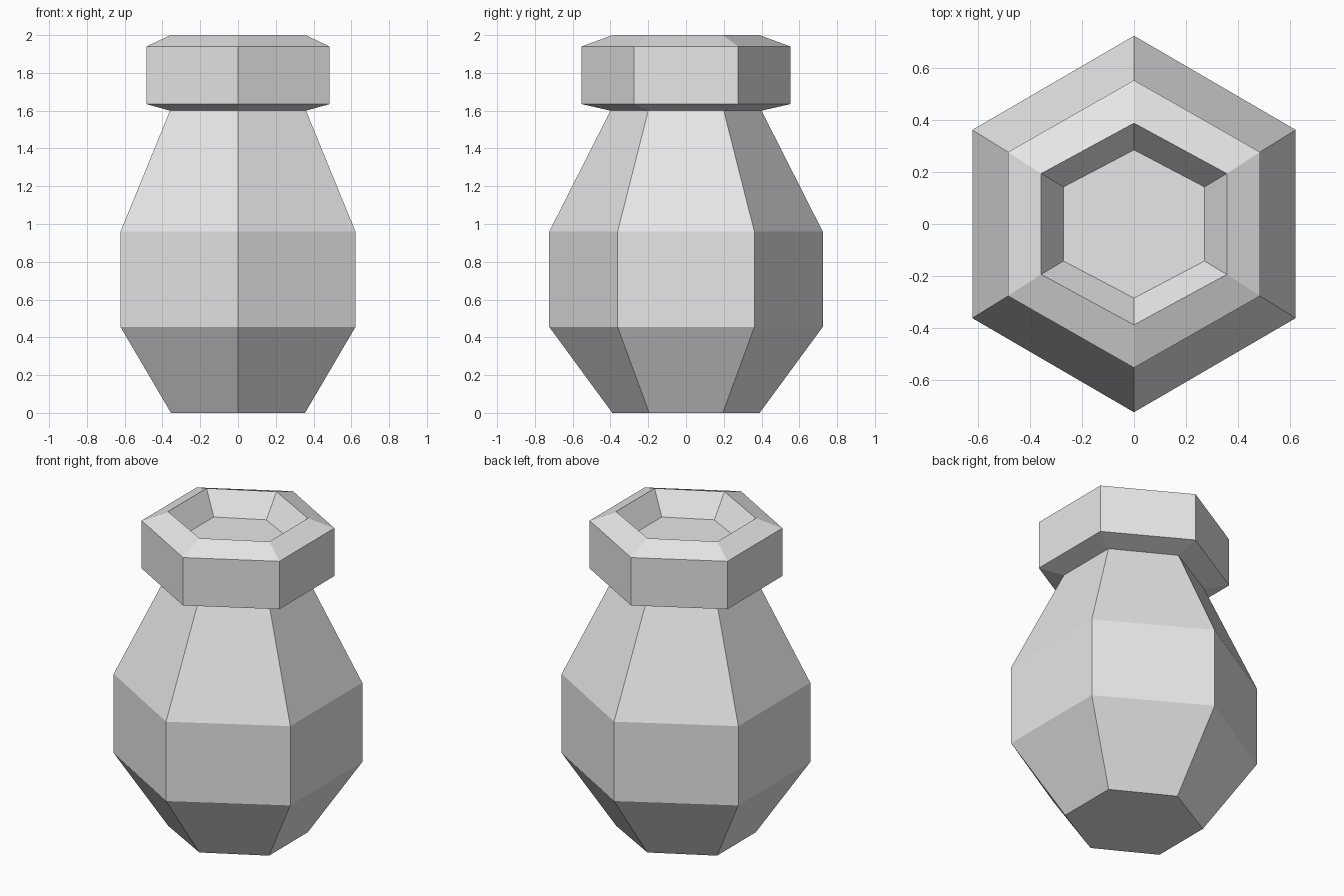
import bpy
import bmesh
from math import sin, cos, pi

cube = bpy.data.objects.get("Cube")
if cube:
    bpy.data.objects.remove(cube, do_unlink=True)

SIDES = 6

grey = bpy.data.materials.new("light_grey")
grey.use_nodes = True
colour = (0.8, 0.8, 0.8, 1.0)
grey.diffuse_color = colour
grey.node_tree.nodes["Principled BSDF"].inputs["Base Color"].default_value = colour


def hex_ring(bm, half_x, half_y, z):
    """Hexagon with corners on the y axis and flats on the x axis."""
    verts = []
    for i in range(SIDES):
        a = pi / 2 + 2 * pi * i / SIDES
        verts.append(bm.verts.new((half_x * cos(a) / cos(pi / 6), half_y * sin(a), z)))
    return verts


def lathe(name, profile):
    """Join a stack of hexagons, closing the first and last one."""
    bm = bmesh.new()
    rings = [hex_ring(bm, *p) for p in profile]
    for low, high in zip(rings, rings[1:]):
        for i in range(SIDES):
            j = (i + 1) % SIDES
            bm.faces.new((low[i], low[j], high[j], high[i]))
    bm.faces.new(rings[0][::-1])
    bm.faces.new(rings[-1])
    bmesh.ops.recalc_face_normals(bm, faces=bm.faces[:])
    mesh = bpy.data.meshes.new(name)
    bm.to_mesh(mesh)
    bm.free()
    mesh.materials.append(grey)
    obj = bpy.data.objects.new(name, mesh)
    bpy.context.collection.objects.link(obj)
    return obj


# One continuous vase: (half width x, half depth y, height)
lathe("vase", [
    (0.355, 0.39, 0.0),     # foot
    (0.622, 0.724, 0.455),  # belly
    (0.622, 0.724, 0.96),
    (0.36, 0.40, 1.60),     # neck
    (0.485, 0.553, 1.635),  # collar
    (0.485, 0.553, 1.94),
    (0.357, 0.388, 2.0),    # rim
    (0.271, 0.285, 1.86),   # sunken floor of the mouth
])
